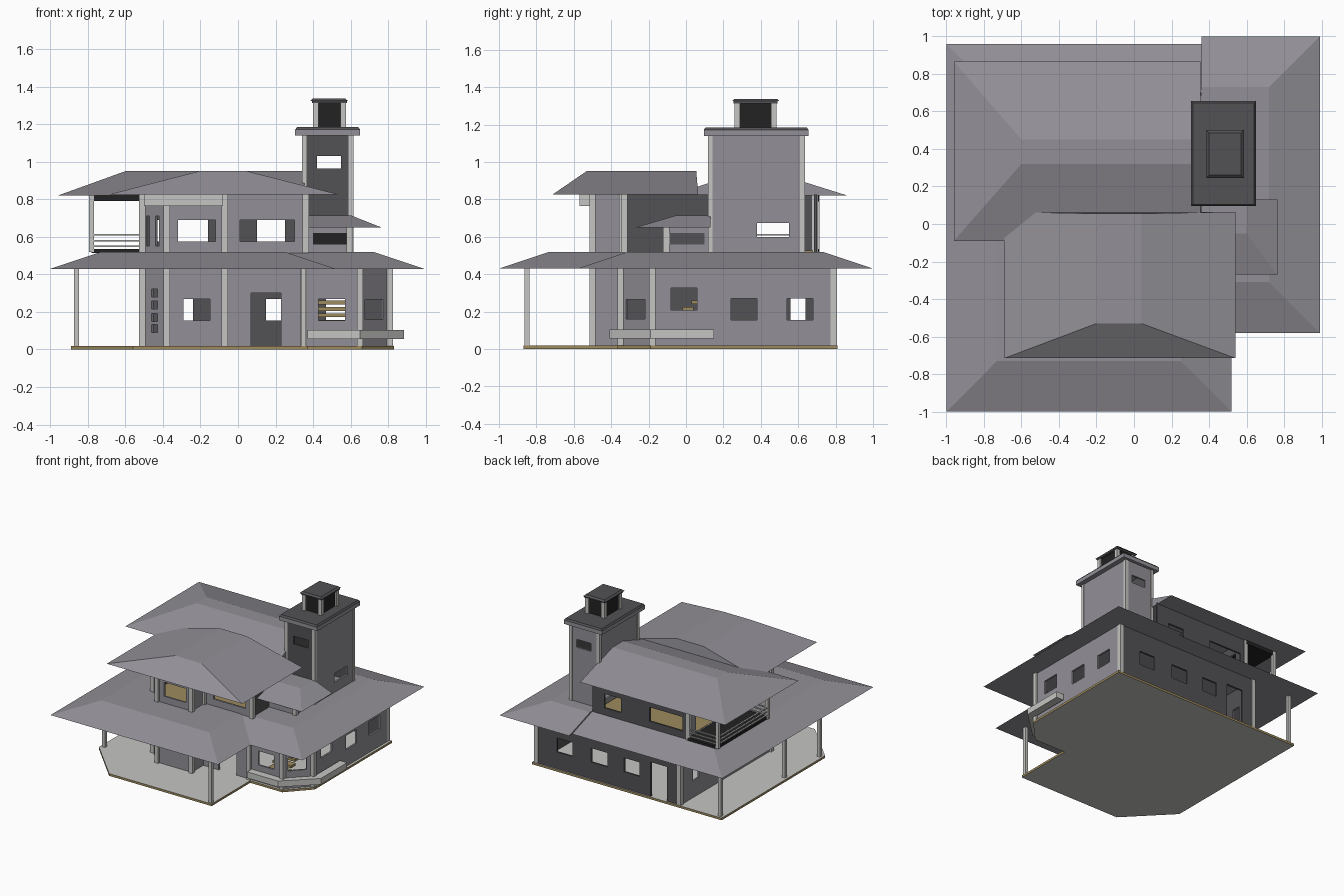
import bpy
import bmesh
from mathutils import Vector

if "Cube" in bpy.data.objects:
    bpy.data.objects.remove(bpy.data.objects["Cube"])


def material(name, r, g, b):
    m = bpy.data.materials.new(name)
    m.use_nodes = True
    m.diffuse_color = (r, g, b, 1)
    m.node_tree.nodes["Principled BSDF"].inputs["Base Color"].default_value = (r, g, b, 1)
    return m


WALL = material("wall grey", .29, .28, .31)
ROOF = material("roof grey", .29, .28, .31)
LIGHT = material("light trim", .56, .56, .54)
DARK = material("dark grey", .085, .083, .09)
BLACK = material("black", .016, .016, .016)
TAN = material("tan wood", .34, .26, .11)


def finish(name, bm, mats):
    mesh = bpy.data.meshes.new(name)
    bm.to_mesh(mesh)
    bm.free()
    for m in mats:
        mesh.materials.append(m)
    ob = bpy.data.objects.new(name, mesh)
    bpy.context.scene.collection.objects.link(ob)
    return ob


def loft(name, low, high, z0, z1, mat, side=None):
    """Solid between two matching outlines; optional colour for its sides."""
    bm = bmesh.new()
    a = [bm.verts.new((x, y, z0)) for x, y in low]
    b = [bm.verts.new((x, y, z1)) for x, y in high]
    bm.faces.new(a[::-1])
    bm.faces.new(b)
    for i in range(len(a)):
        j = (i + 1) % len(a)
        f = bm.faces.new((a[i], a[j], b[j], b[i]))
        f.material_index = 1 if side else 0
    bmesh.ops.recalc_face_normals(bm, faces=bm.faces)
    return finish(name, bm, [mat, side] if side else [mat])


def rect(x0, x1, y0, y1):
    return [(x0, y0), (x1, y0), (x1, y1), (x0, y1)]


def box(name, x0, x1, y0, y1, z0, z1, mat):
    r = rect(x0, x1, y0, y1)
    return loft(name, r, r, z0, z1, mat)


def post(name, x, y, z0, z1, w=.034, mat=LIGHT):
    return box(name, x - w / 2, x + w / 2, y - w / 2, y + w / 2, z0, z1, mat)


def wall(name, p, q, z0, z1, holes=(), mat=WALL):
    """Wall from p to q, outside on the right; holes are (u0, u1, z0, z1)."""
    p, q = Vector(p), Vector(q)
    length = (q - p).length
    d = (q - p) / length
    us = sorted({0, length, *(h[0] for h in holes), *(h[1] for h in holes)})
    zs = sorted({z0, z1, *(h[2] for h in holes), *(h[3] for h in holes)})
    bm = bmesh.new()
    grid = [[bm.verts.new((p.x + d.x * u, p.y + d.y * u, z)) for z in zs] for u in us]
    for i in range(len(us) - 1):
        for j in range(len(zs) - 1):
            u, z = (us[i] + us[i + 1]) / 2, (zs[j] + zs[j + 1]) / 2
            if not any(h[0] < u < h[1] and h[2] < z < h[3] for h in holes):
                bm.faces.new((grid[i][j], grid[i + 1][j], grid[i + 1][j + 1], grid[i][j + 1]))
    loose = [v for v in bm.verts if not v.link_faces]
    bmesh.ops.delete(bm, geom=loose, context="VERTS")
    ob = finish(name, bm, [mat, DARK])
    s = ob.modifiers.new("thickness", "SOLIDIFY")
    s.thickness, s.offset, s.material_offset = .015, -1, 1
    return ob


# Ground slab
slab = [(-.89, -.53), (-.56, -.87), (.37, -.87), (.37, -.37),
        (.66, -.37), (.83, -.19), (.83, .81), (-.89, .81)]
loft("ground_slab", slab, slab, 0, .018, LIGHT, TAN)

# Ground floor walls
G0, G1 = .018, .435
W0, W1 = .155, .27
wall("lower_front_wall", (-.38, -.5), (-.07, -.5), G0, G1, [(.09, .23, W0, W1)])
wall("lower_step_wall", (-.07, -.5), (-.07, -.35), G0, G1)
wall("lower_entry_wall", (-.07, -.35), (.65, -.35), G0, G1,
     [(.14, .30, G0, .3), (.5, .64, W0, W1)])
wall("lower_bay_wall", (.65, -.35), (.81, -.18), G0, G1, [(.04, .18, .16, .265)])
wall("lower_left_wall", (.81, -.18), (.81, .8), G0, G1,
     [(.1, .24, .21, .325), (.42, .56, W0, W1), (.72, .86, W0, W1)])
wall("lower_back_wall", (.81, .8), (-.51, .8), G0, G1,
     [(.2, .34, W0, W1), (.51, .66, W0, W1), (.81, .95, W0, W1), (1.05, 1.2, G0, .3)], DARK)
wall("lower_right_wall", (-.51, .8), (-.51, -.37), G0, G1, [(.16, .24, W0, W1)])
wall("lower_corner_wall", (-.51, -.37), (-.38, -.5), G0, G1,
     [(.07, .115, z, z + .042) for z in (.09, .15, .215, .28)])
for x, y in [(-.51, -.37), (-.38, -.5), (-.07, -.5), (.35, -.35), (.65, -.35),
             (.81, -.18), (.795, .79), (-.5, .79)]:
    post("lower_corner_trim", x, y, G0, G1)

# Porch posts
for x, y in [(-.86, .78), (-.86, -.05), (-.86, -.5), (.35, -.85)]:
    post("porch_post", x, y, G0, .445, .026)

# Planter ledge wrapping the bay
ledge = [(.37, -.41), (.65, -.41), (.885, -.19), (.885, .15), (.82, .15),
         (.82, -.18), (.65, -.35), (.37, -.35)]
loft("planter_ledge", ledge, ledge, .055, .105, LIGHT)

# Staircase behind the windows
for i in range(9):
    y, z = -.22 + i * .05, .07 + i * .034
    box("stair_step", .43, .6, y, y + .06, z, z + .02, TAN)

# Lower hipped roof
low = [(-1, -1), (.52, -1), (.52, -.58), (.99, -.58), (.99, 1), (.36, 1), (.36, .96), (-1, .96)]
high = [(-.73, -.73), (.25, -.73), (.25, -.31), (.72, -.31),
        (.72, .73), (.36, .73), (.36, .69), (-.73, .69)]
loft("lower_roof", low, high, .43, .52, ROOF)

# Upper floor
U0, U1 = .515, .83
floor = [(-.37, -.48), (-.09, -.48), (-.09, -.32), (.34, -.32), (.34, .68), (-.49, .68), (-.49, -.36)]
loft("upper_floor", floor, floor, .515, .528, TAN)
wall("upper_front_wall", (-.38, -.5), (-.07, -.5), U0, U1, [(.06, .26, .575, .69)])
wall("upper_step_wall", (-.07, -.5), (-.07, -.33), U0, U1)
wall("upper_entry_wall", (-.07, -.33), (.36, -.33), U0, U1, [(.08, .37, .575, .69)])
wall("upper_left_wall", (.36, -.33), (.36, .12), U0, U1, mat=DARK)
wall("upper_back_wall", (.36, .7), (-.51, .7), U0, U1,
     [(.11, .26, .575, .69), (.52, .82, .575, .69)], DARK)
wall("upper_right_wall", (-.51, .7), (-.51, -.37), U0, U1, [(.1, .33, .53, .75)])
wall("upper_corner_wall", (-.51, -.37), (-.38, -.5), U0, U1,
     [(.03, .055, .55, .71), (.1, .125, .55, .71)])
for x, y in [(-.51, -.37), (-.38, -.5), (-.07, -.5), (-.07, -.34), (.36, -.33), (-.51, .69)]:
    post("upper_corner_trim", x, y, U0, U1)
box("front_beam", -.5, -.08, -.57, -.49, .765, .826, LIGHT)

# Balcony
box("balcony_floor", -.78, -.51, .05, .71, .515, .535, BLACK)
box("balcony_ceiling", -.78, -.51, .05, .71, .79, .825, BLACK)
for y in (.06, .7):
    post("balcony_post", -.78, y, .52, .825, .026)
for z in (.55, .58, .61):
    box("balcony_side_rail", -.786, -.774, .06, .7, z - .004, z + .004, LIGHT)
    for y in (.06, .7):
        box("balcony_end_rail", -.78, -.51, y - .006, y + .006, z - .004, z + .004, LIGHT)

# Upper roofs
loft("back_roof", rect(-.96, .355, -.09, .865), rect(-.6, .355, .32, .45), .82, .95, ROOF)
loft("front_roof", rect(-.69, .54, -.715, .065), rect(-.2, .04, -.53, .055), .825, .952, ROOF)

# Small annex beside the tower
box("annex", .36, .6, -.11, .13, U0, .66, WALL)
box("annex_front_window", .4, .58, -.114, -.109, .56, .62, BLACK)
box("annex_side_window", .599, .604, -.09, .1, .56, .62, DARK)
post("annex_trim", .595, -.105, U0, .66)
loft("annex_roof", rect(.35, .765, -.27, .13), rect(.35, .6, -.05, .13), .65, .715, ROOF)

# Tower
T1 = 1.15
wall("tower_front", (.35, .12), (.61, .12), U0, T1, [(.07, .2, .965, 1.03)], DARK)
wall("tower_left", (.61, .12), (.61, .63), U0, T1, [(.26, .43, .6, .675)])
wall("tower_back", (.61, .63), (.35, .63), U0, T1, [(.06, .19, .965, 1.03)])
wall("tower_right", (.35, .63), (.35, .12), U0, T1, [(.08, .3, .56, .72)])
for x in (.353, .602):
    for y in (.13, .622):
        post("tower_trim", x, y, U0, T1, .026)
box("tower_cap_band", .305, .65, .095, .655, 1.14, 1.172, WALL)
loft("tower_cap", rect(.305, .65, .095, .655), rect(.315, .64, .105, .645), 1.172, 1.185, DARK)

# Chimney
box("chimney_core", .41, .56, .275, .47, 1.185, 1.32, BLACK)
for x in (.415, .56):
    for y in (.275, .47):
        post("chimney_post", x, y, 1.185, 1.32, .03)
box("chimney_lip", .395, .58, .255, .49, 1.312, 1.325, DARK)
loft("chimney_cap", rect(.385, .585, .245, .5), rect(.4, .57, .26, .485), 1.325, 1.338, DARK)
